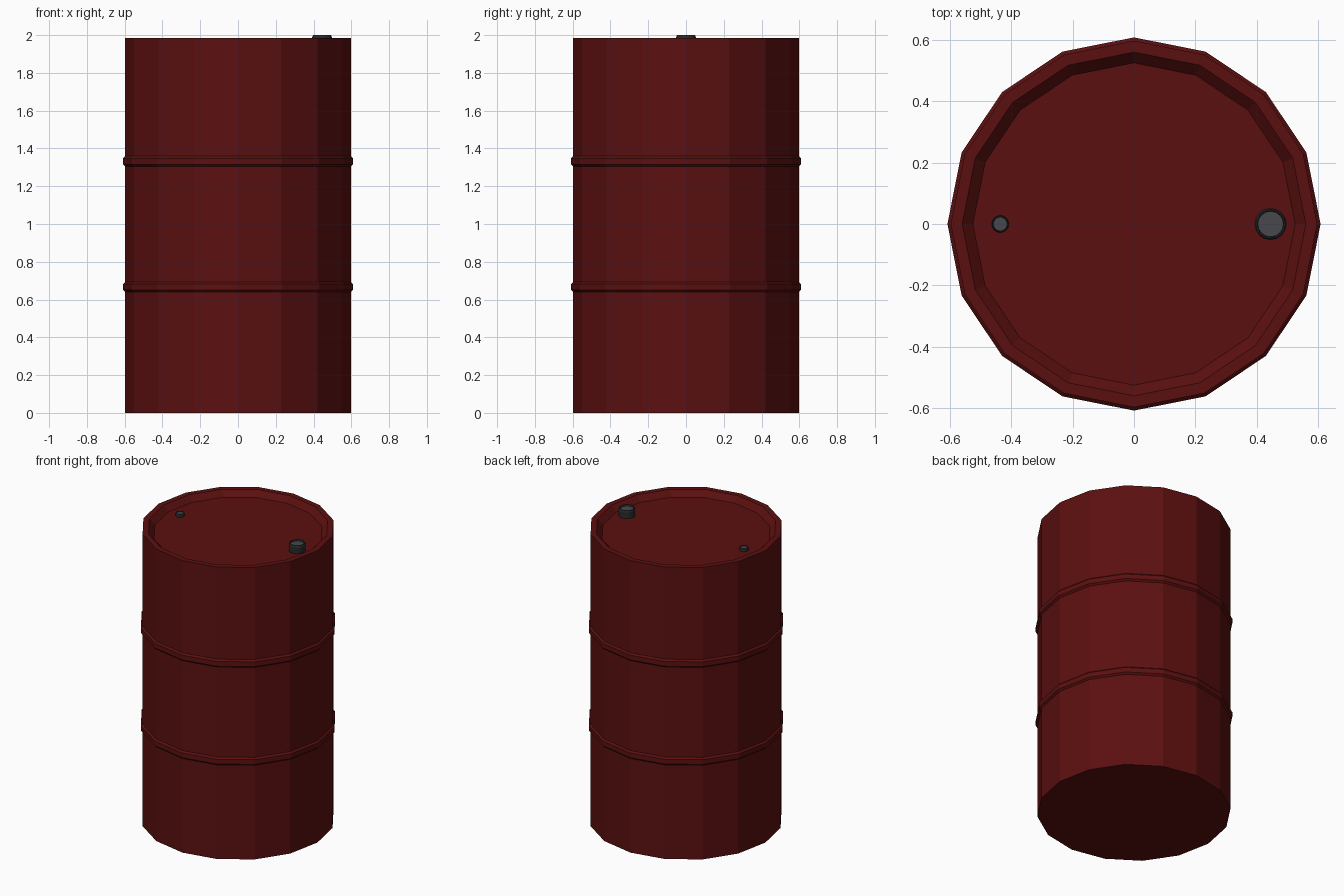
import bpy, bmesh, math

if "Cube" in bpy.data.objects:
    bpy.data.objects.remove(bpy.data.objects["Cube"])


def material(name, rgb):
    m = bpy.data.materials.new(name)
    m.diffuse_color = (*rgb, 1.0)
    m.use_nodes = True
    m.node_tree.nodes["Principled BSDF"].inputs["Base Color"].default_value = m.diffuse_color
    return m


RED = material("dark red paint", (0.105, 0.005, 0.005))
DARK = material("dark metal", (0.022, 0.023, 0.025))
GREY = material("grey metal", (0.065, 0.065, 0.075))


def lathe(name, profile, sides, mats, x=0.0, cap_mat=0):
    """Spin an (r, z) profile, bottom to top, and close both ends."""
    bm = bmesh.new()
    rings = []
    for r, z in profile:
        rings.append([bm.verts.new((x + r * math.cos(2 * math.pi * i / sides),
                                    r * math.sin(2 * math.pi * i / sides), z))
                      for i in range(sides)])
    for a, b in zip(rings, rings[1:]):
        for i in range(sides):
            j = (i + 1) % sides
            bm.faces.new((a[i], a[j], b[j], b[i]))
    bm.faces.new(rings[0][::-1])
    bm.faces.new(rings[-1]).material_index = cap_mat
    mesh = bpy.data.meshes.new(name)
    bm.to_mesh(mesh)
    bm.free()
    for m in mats:
        mesh.materials.append(m)
    ob = bpy.data.objects.new(name, mesh)
    bpy.context.collection.objects.link(ob)
    return ob


R = 0.597


def hoop(z):
    """Raised rolling hoop around the drum wall."""
    return [(R, z - 0.027), (0.608, z - 0.016), (0.608, z + 0.016), (R, z + 0.027)]


# drum wall with two hoops, rim and sunken lid
lathe("drum_body",
      [(R, 0.0)] + hoop(0.667) + hoop(1.332)
      + [(R, 1.985), (0.56, 1.985), (0.525, 1.947)],
      16, [RED])


def bung(name, x, r, z0, z1, sink):
    """Screw plug with a slightly sunken grey centre."""
    lathe(name, [(r, z0), (r, z1 - 0.2 * r), (r * 0.92, z1), (r * 0.84, z1), (r * 0.8, z1 - sink)],
          16, [DARK, GREY], x, 1)


# large and small plugs on the lid
bung("large_bung", 0.445, 0.052, 1.94, 2.0, 0.01)
bung("small_bung", -0.436, 0.028, 1.94, 1.968, 0.005)
